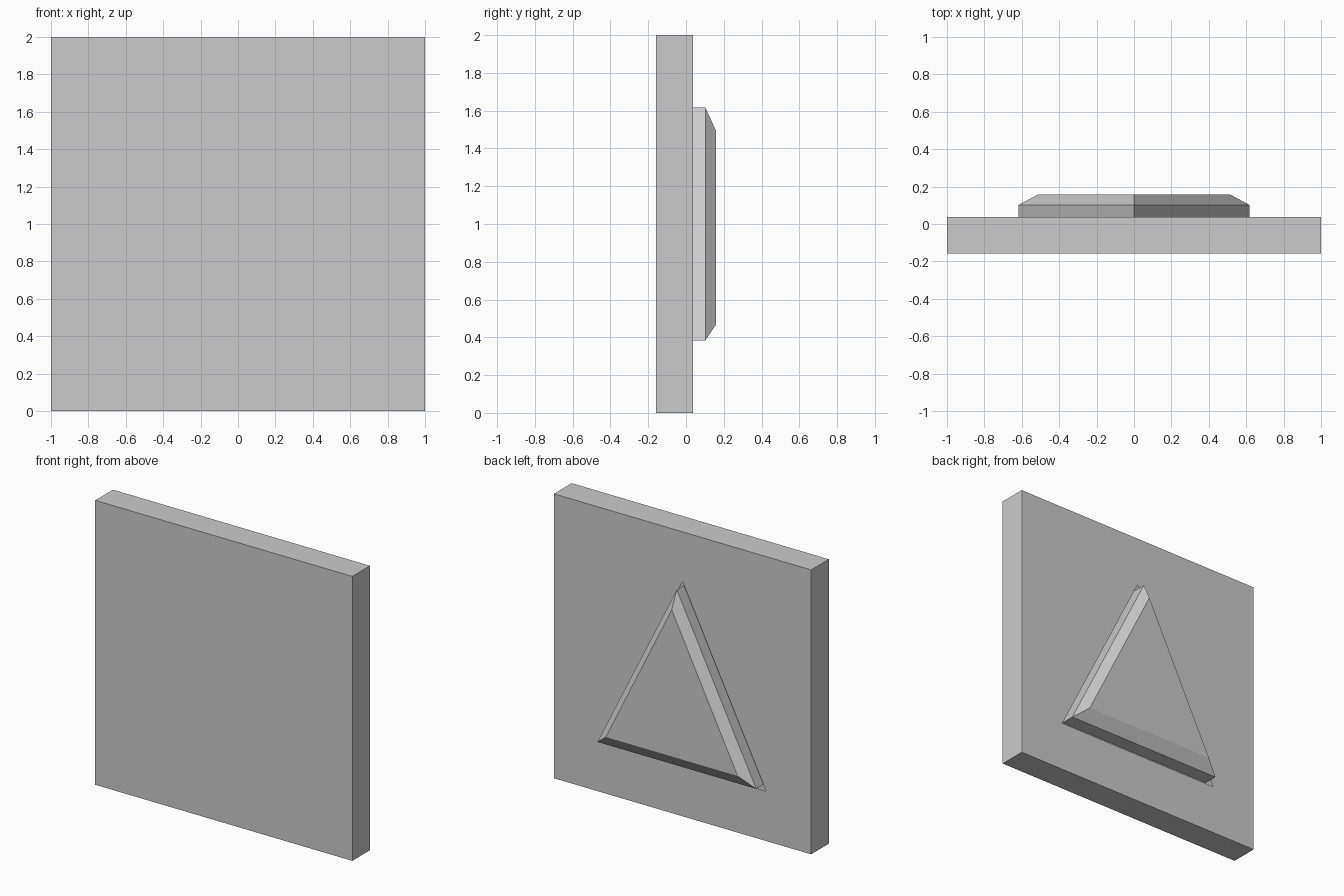
import bpy, bmesh

if "Cube" in bpy.data.objects:
    bpy.data.objects.remove(bpy.data.objects["Cube"])


def tri(bm, half, bottom, top, y):
    return [bm.verts.new(p) for p in ((-half, y, bottom), (half, y, bottom), (0, y, top))]


def bridge(bm, a, b):
    n = len(a)
    for i in range(n):
        bm.faces.new((a[i], a[(i + 1) % n], b[(i + 1) % n], b[i]))


def ring_edges(bm, ring):
    return [bm.edges.get((v, ring[i - 1])) or bm.edges.new((v, ring[i - 1]))
            for i, v in enumerate(ring)]


def finish(bm, name):
    bmesh.ops.recalc_face_normals(bm, faces=bm.faces[:])
    mesh = bpy.data.meshes.new(name)
    bm.to_mesh(mesh)
    bm.free()
    bpy.context.collection.objects.link(bpy.data.objects.new(name, mesh))


FRONT, BACK = -0.158, 0.038

# Hollow square plate with a triangular opening in its back face
bm = bmesh.new()
corners = ((-1, 0), (1, 0), (1, 2), (-1, 2))
front = [bm.verts.new((x, FRONT, z)) for x, z in corners]
back = [bm.verts.new((x, BACK, z)) for x, z in corners]
bm.faces.new(front)
bridge(bm, front, back)
opening = tri(bm, 0.65, 0.35, 1.65, BACK)
edges = ring_edges(bm, back) + ring_edges(bm, opening)
bmesh.ops.triangle_fill(bm, edges=edges, use_beauty=True, normal=(0, 1, 0))
finish(bm, "plate")

# Triangular button with a chamfered rim, seated in the opening
bm = bmesh.new()
rings = [tri(bm, 0.6175, 0.3825, 1.6175, 0.0),
         tri(bm, 0.6175, 0.3825, 1.6175, 0.102),
         tri(bm, 0.513, 0.466, 1.496, 0.158)]
for a, b in zip(rings, rings[1:]):
    bridge(bm, a, b)
bm.faces.new(rings[0])
bm.faces.new(rings[-1])
finish(bm, "triangle_button")
